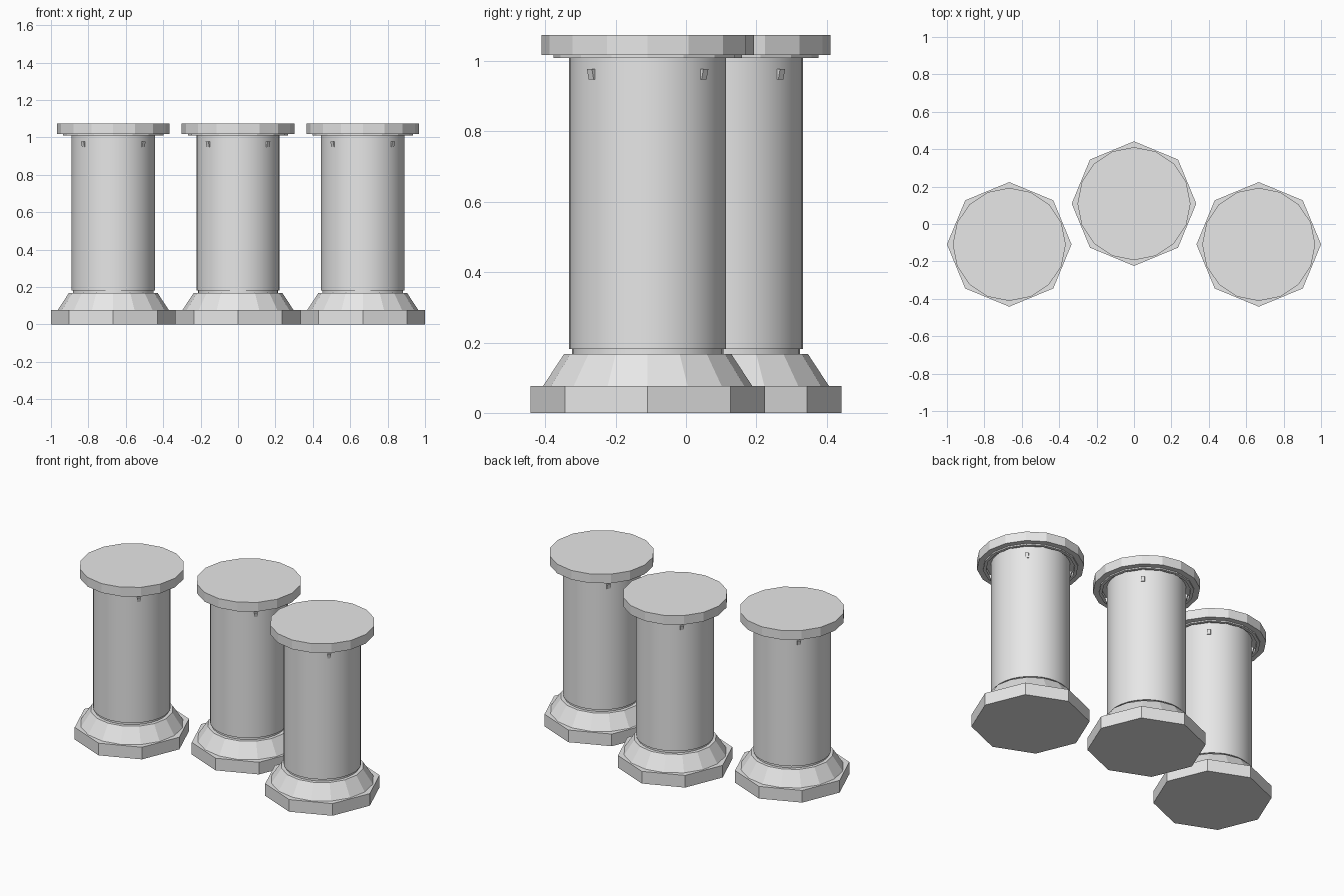
import bpy, bmesh, math
from mathutils import Matrix, Vector

if "Cube" in bpy.data.objects:
    bpy.data.objects.remove(bpy.data.objects["Cube"])

stone = bpy.data.materials.new("light_grey_stone")
stone.diffuse_color = (0.8, 0.8, 0.8, 1)
stone.use_nodes = True
stone.node_tree.nodes["Principled BSDF"].inputs["Base Color"].default_value = stone.diffuse_color


def finish(name, bm, place, smooth=False):
    """Turn a bmesh into a named object at a column position."""
    bmesh.ops.recalc_face_normals(bm, faces=bm.faces)
    me = bpy.data.meshes.new(name)
    bm.to_mesh(me)
    bm.free()
    me.materials.append(stone)
    ob = bpy.data.objects.new(name, me)
    ob.location = (place[0], place[1], 0)
    bpy.context.collection.objects.link(ob)
    if smooth:
        bpy.ops.object.select_all(action='DESELECT')
        ob.select_set(True)
        bpy.context.view_layer.objects.active = ob
        bpy.ops.object.shade_smooth_by_angle(angle=math.radians(30))
    return ob


def turned(name, profile, sides, place, smooth=False):
    """Closed solid turned from (radius, height) points, bottom to top."""
    bm = bmesh.new()
    rings = []
    for r, z in profile:
        rings.append([bm.verts.new((r * math.cos(a), r * math.sin(a), z))
                      for a in (2 * math.pi * i / sides for i in range(sides))])
    for low, high in zip(rings, rings[1:]):
        for i in range(sides):
            j = (i + 1) % sides
            bm.faces.new((low[i], low[j], high[j], high[i]))
    bm.faces.new(rings[0])
    bm.faces.new(rings[-1])
    return finish(name, bm, place, smooth)


def pegs(name, place):
    """Four small wedges on the diagonals, deeper at the top."""
    bm = bmesh.new()
    section = [(0.215, 0.948), (0.227, 0.948), (0.234, 0.977), (0.215, 0.977)]
    for k in range(4):
        turn = Matrix.Rotation(math.radians(45 + 90 * k), 3, 'Z')
        left, right = [[bm.verts.new(turn @ Vector((r, w, z))) for r, z in section]
                       for w in (-0.01, 0.01)]
        bm.faces.new(left)
        bm.faces.new(right)
        for i in range(4):
            j = (i + 1) % 4
            bm.faces.new((left[i], left[j], right[j], right[i]))
    return finish(name, bm, place)


# Three identical columns, the middle one set back
for side, place in (("left", (-0.667, -0.109)),
                    ("middle", (0, 0.109)),
                    ("right", (0.667, -0.109))):
    # Octagonal plinth
    turned(side + "_plinth", [(0.333, 0), (0.333, 0.077)], 8, place)
    # Sloped foot
    turned(side + "_foot", [(0.297, 0.077), (0.238, 0.167)], 16, place)
    # Narrow collar and round shaft
    turned(side + "_collar", [(0.215, 0.16), (0.215, 0.185)], 32, place, True)
    turned(side + "_shaft", [(0.223, 0.181), (0.223, 1.032)], 32, place, True)
    # Cap slab with a raised ring and groove underneath
    turned(side + "_cap", [(0.2, 1.03), (0.25, 1.03), (0.25, 1.009), (0.268, 1.009),
                           (0.268, 1.017), (0.302, 1.017), (0.302, 1.075)], 16, place)
    pegs(side + "_pegs", place)
